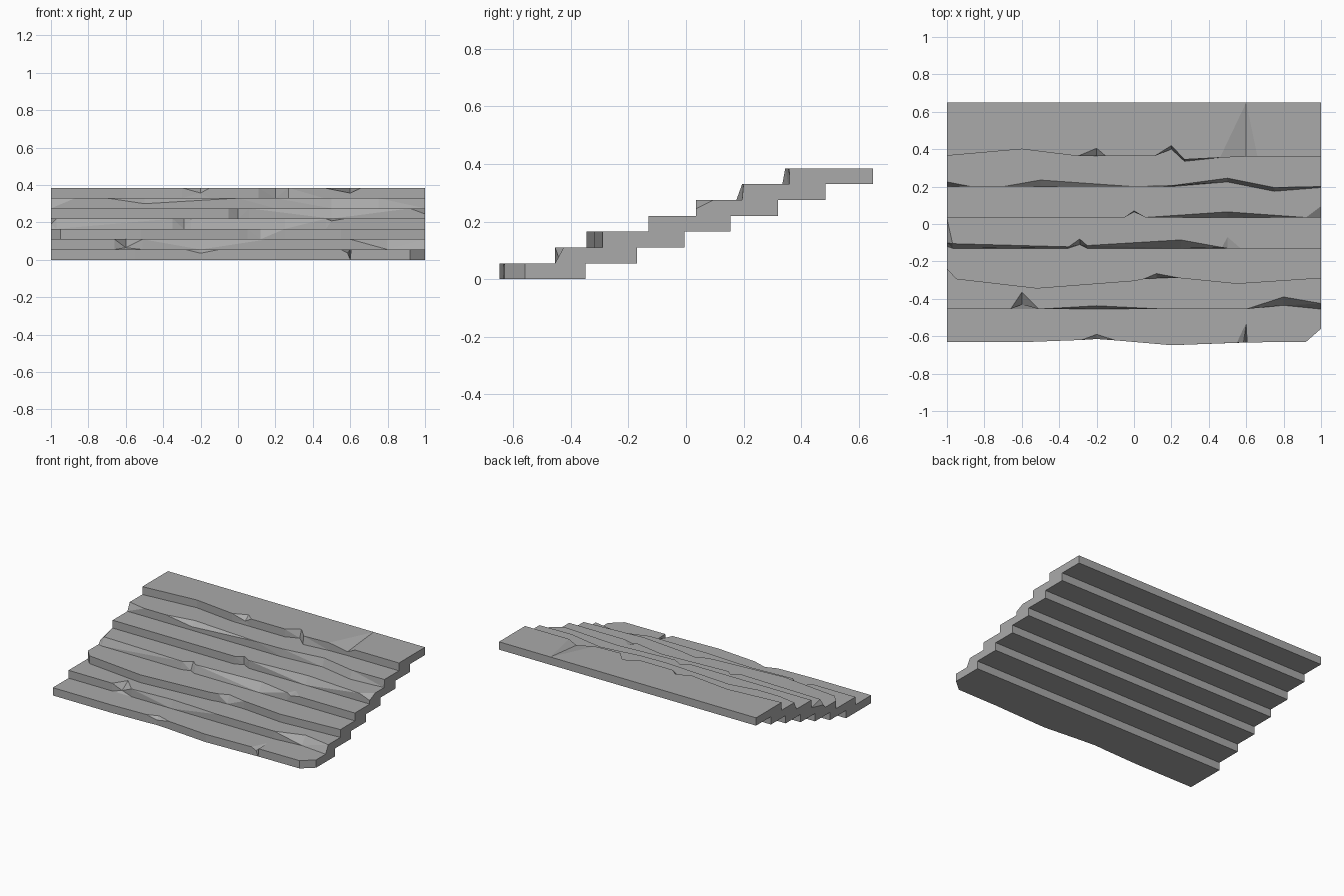
import bpy
import bmesh

cube = bpy.data.objects.get("Cube")
if cube:
    bpy.data.objects.remove(cube, do_unlink=True)

stone = bpy.data.materials.new("grey stone")
stone.use_nodes = True
grey = (0.4, 0.4, 0.4, 1)
stone.diffuse_color = grey
stone.node_tree.nodes["Principled BSDF"].inputs["Base Color"].default_value = grey

RISE = 0.055


def slab(name, level, back, stations):
    """Worn slab. Station: x, foot y, [lip y, [lip drop, chip crest y]]."""
    bm = bmesh.new()
    z0, z1 = level * RISE, (level + 1) * RISE
    rows = []
    for st in stations:
        x, foot = st[:2]
        lip = st[2] if len(st) > 2 else foot
        drop, crest = st[3:] if len(st) > 3 else (0, lip)
        ring = [(foot, z0), (lip, z1 - drop), (crest, z1), (back, z1), (back, z0)]
        rows.append([bm.verts.new((x, y, z)) for y, z in ring])
    for a, b in zip(rows, rows[1:]):
        for i in range(5):
            j = (i + 1) % 5
            bm.faces.new((a[i], b[i], b[j], a[j]))
    bm.faces.new(rows[0])
    bm.faces.new(rows[-1][::-1])
    # Unchipped lips collapse to a single sharp edge
    bmesh.ops.remove_doubles(bm, verts=bm.verts, dist=0.0005)
    bmesh.ops.triangulate(bm, faces=bm.faces)
    bmesh.ops.dissolve_limit(bm, angle_limit=0.01, verts=bm.verts, edges=bm.edges)
    bmesh.ops.recalc_face_normals(bm, faces=bm.faces)
    mesh = bpy.data.meshes.new(name)
    bm.to_mesh(mesh)
    bm.free()
    mesh.materials.append(stone)
    obj = bpy.data.objects.new(name, mesh)
    bpy.context.collection.objects.link(obj)


# Seven steps, from the lowest at the front to the landing at the back
slab("bottom_step", 0, -0.35, [
    (-1, -.63), (-.55, -.63), (-.28, -.62), (-.2, -.615, -.615, .02, -.59),
    (-.1, -.622), (.2, -.648), (.55, -.635),
    (.585, -.634, -.634, .018, -.56), (.6, -.633, -.535), (.605, -.633),
    (.92, -.63), (1, -.56)])
slab("second_step", 1, -0.17, [
    (-1, -.455), (-.66, -.455), (-.6, -.455, -.43, .045, -.365),
    (-.51, -.455), (-.2, -.455, -.437), (.16, -.455), (.6, -.455),
    (.8, -.435, -.39), (1, -.455, -.425)])
slab("third_step", 2, -0.005, [
    (-1, -.24), (-.95, -.295), (-.52, -.345), (0, -.305), (.05, -.295),
    (.12, -.29, -.265), (.25, -.29), (.55, -.32), (1, -.29)])
slab("fourth_step", 3, 0.155, [
    (-1, -.12, -.1, .03, .03), (-.97, -.13, -.105), (-.35, -.13, -.122),
    (-.29, -.11, -.08), (-.25, -.13, -.115), (.25, -.13, -.085),
    (.47, -.13, -.125), (.5, -.13, -.13, .012, -.07), (.57, -.13), (1, -.13)])
slab("fifth_step", 4, 0.32, [
    (-1, .035), (-.05, .035), (0, .065, .07), (.06, .035), (.5, .035, .065),
    (.92, .035), (1, .035, .035, .03, .095)])
slab("sixth_step", 5, 0.485, [
    (-1, .2, .225), (-.87, .2), (-.7, .2), (-.5, .2, .2, .03, .235),
    (0, .2), (.2, .2, .205), (.5, .225, .245), (.75, .175, .195),
    (1, .195, .2)])
slab("top_landing", 6, 0.65, [
    (-1, .365), (-.6, .4), (-.3, .363), (-.2, .363, .365, .028, .405),
    (-.15, .363), (.11, .363), (.2, .4, .42), (.27, .335, .345), (.46, .355),
    (.6, .36, .36, .028, .649), (.66, .36), (1, .36)])
